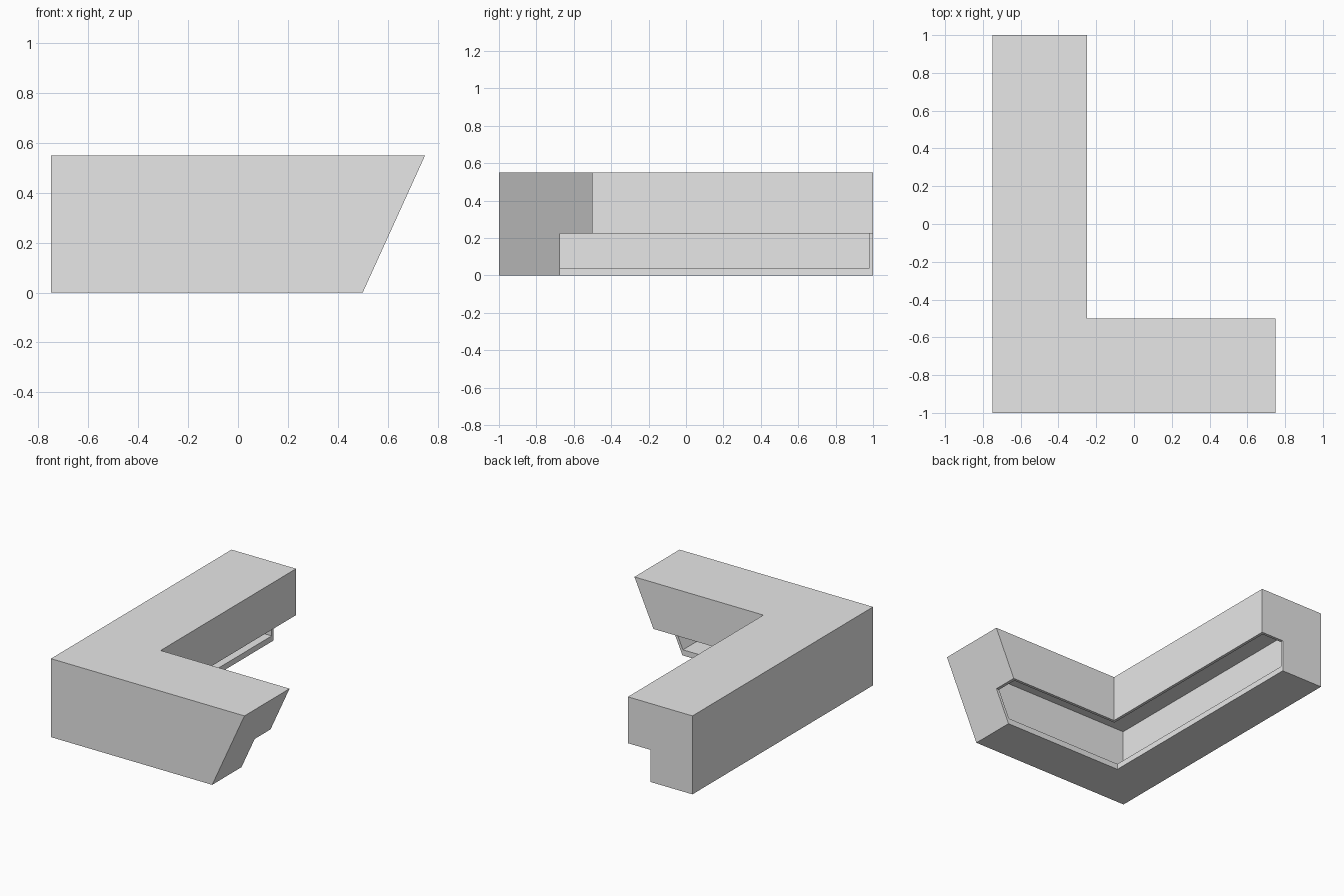
import bpy
import bmesh

cube = bpy.data.objects.get("Cube")
if cube:
    bpy.data.objects.remove(cube, do_unlink=True)

HEIGHT, STEP_Z, WALL = 0.55, 0.225, 0.02
TOP_W, BASE_W, FLOOR = 0.5, 0.325, 0.04
SLANT = 0.25 / HEIGHT

grey = bpy.data.materials.new("light_grey")
grey.use_nodes = True
grey.diffuse_color = (0.8, 0.8, 0.8, 1)
grey.node_tree.nodes["Principled BSDF"].inputs["Base Color"].default_value = (0.8, 0.8, 0.8, 1)


def sweep(name, profile, inset):
    """Sweep a (depth, height) profile around the L, mitred at the corner."""
    bm = bmesh.new()
    stations = (
        lambda d, z: (-0.75 + d, 1 - inset, z),                     # long wing end
        lambda d, z: (-0.75 + d, -1 + d, z),                        # mitred corner
        lambda d, z: (0.5 + SLANT * z - inset * 1.1, -1 + d, z),    # slanted short end
    )
    rings = [[bm.verts.new(place(d, z)) for d, z in profile] for place in stations]
    n = len(profile)
    for a, b in zip(rings, rings[1:]):
        for i in range(n):
            j = (i + 1) % n
            bm.faces.new((a[i], a[j], b[j], b[i]))
    bm.faces.new(rings[0])
    bm.faces.new(rings[-1])
    bmesh.ops.recalc_face_normals(bm, faces=bm.faces)
    mesh = bpy.data.meshes.new(name)
    bm.to_mesh(mesh)
    bm.free()
    mesh.materials.append(grey)
    obj = bpy.data.objects.new(name, mesh)
    bpy.context.collection.objects.link(obj)
    return obj


# Counter body: wide top overhanging a narrower base
counter = sweep("counter_body", [
    (0, 0), (BASE_W, 0), (BASE_W, STEP_Z),
    (TOP_W, STEP_Z), (TOP_W, HEIGHT), (0, HEIGHT)], 0)

# Hollow storage space, open on the inner side under the overhang
inner_top = HEIGHT - WALL
hollow = sweep("hollow_cutter", [
    (WALL, FLOOR), (BASE_W + 0.01, FLOOR), (BASE_W + 0.01, STEP_Z - 0.01),
    (TOP_W - WALL, STEP_Z - 0.01), (TOP_W - WALL, inner_top), (WALL, inner_top)], WALL)
hollow.hide_render = True

cut = counter.modifiers.new("hollow", 'BOOLEAN')
cut.operation = 'DIFFERENCE'
cut.solver = 'EXACT'
cut.object = hollow
bpy.context.view_layer.objects.active = counter
bpy.ops.object.modifier_apply(modifier=cut.name)
bpy.data.objects.remove(hollow, do_unlink=True)
